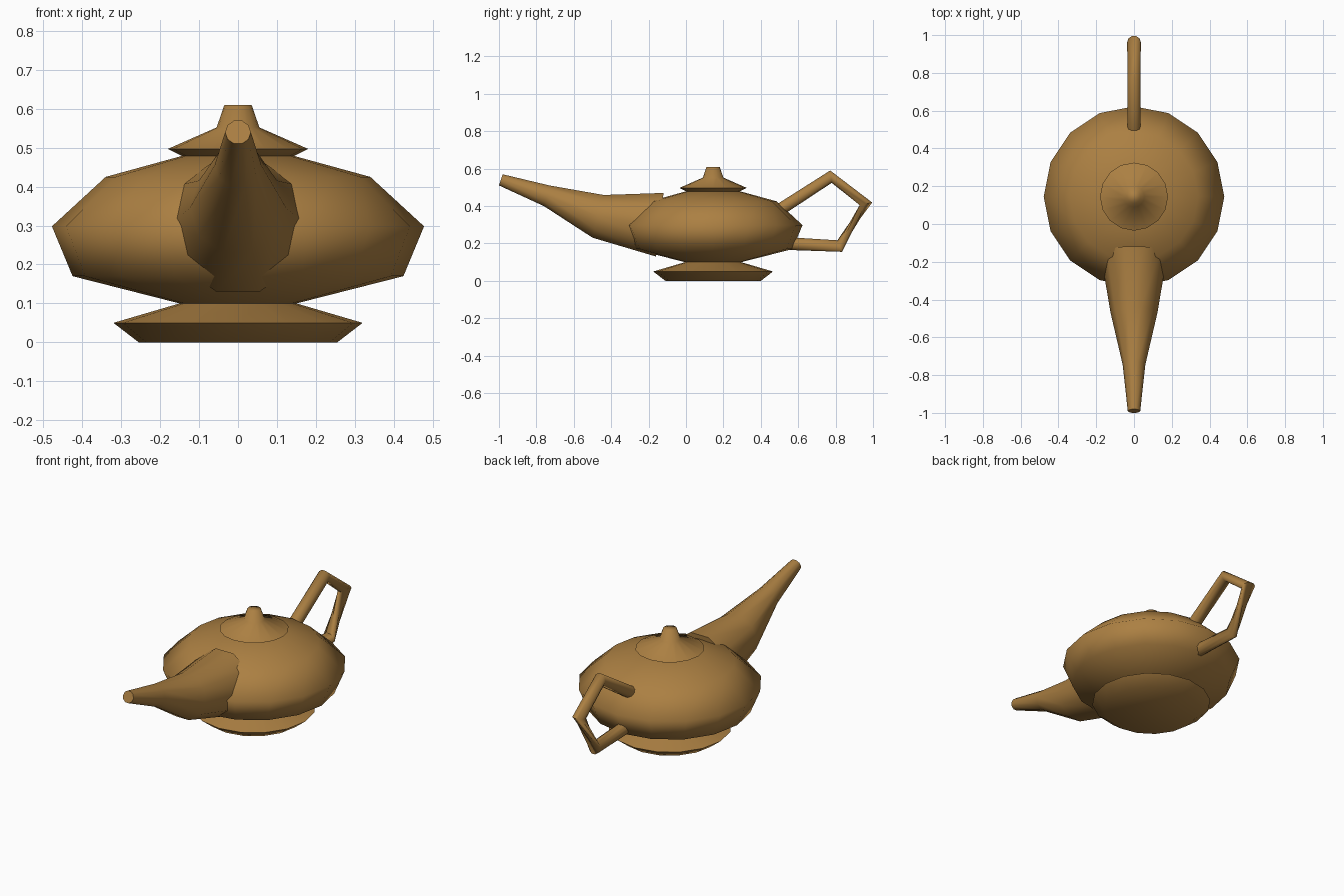
import bpy, bmesh, math

if "Cube" in bpy.data.objects:
    bpy.data.objects.remove(bpy.data.objects["Cube"])

brass = bpy.data.materials.new("aged brass")
brass.diffuse_color = (0.41, 0.215, 0.055, 1)
brass.use_nodes = True
brass.node_tree.nodes["Principled BSDF"].inputs["Base Color"].default_value = brass.diffuse_color


def loft(name, rings, angle):
    """Skin a list of vertex rings, cap both ends and shade smoothly."""
    bm = bmesh.new()
    loops = [[bm.verts.new(p) for p in ring] for ring in rings]
    n = len(loops[0])
    for a, b in zip(loops, loops[1:]):
        for i in range(n):
            j = (i + 1) % n
            bm.faces.new((a[i], a[j], b[j], b[i]))
    bm.faces.new(loops[0][::-1])
    bm.faces.new(loops[-1])
    bmesh.ops.recalc_face_normals(bm, faces=bm.faces)
    mesh = bpy.data.meshes.new(name)
    bm.to_mesh(mesh)
    bm.free()
    mesh.materials.append(brass)
    obj = bpy.data.objects.new(name, mesh)
    bpy.context.collection.objects.link(obj)
    bpy.ops.object.select_all(action='DESELECT')
    obj.select_set(True)
    bpy.context.view_layer.objects.active = obj
    bpy.ops.object.shade_smooth_by_angle(angle=math.radians(angle))
    return obj


def lathe(name, profile, sides=16, cy=0.145, angle=80):
    """Turn a (radius, z) profile around the pot's upright axis."""
    rings = [[(r * math.cos(k * math.tau / sides),
               cy + r * math.sin(k * math.tau / sides), z)
              for k in range(sides)] for r, z in profile]
    return loft(name, rings, angle)


def tube(name, stations, sides=10, angle=70):
    """Skin rings given as (y, z, radius, tilt y, tilt z, twist steps)."""
    rings = []
    for y, z, r, ty, tz, twist in stations:
        length = math.hypot(ty, tz)
        ring = []
        for k in range(sides):
            a = (k + twist) * math.tau / sides
            s = r * math.sin(a) / length
            ring.append((r * math.cos(a), y + s * ty, z + s * tz))
        rings.append(ring)
    return loft(name, rings, angle)


# Foot and bowl
lathe("body", [(0.255, 0), (0.32, 0.05), (0.15, 0.10), (0.425, 0.17),
               (0.478, 0.298), (0.34, 0.425), (0.14, 0.48)])

# Lid with knob
lathe("lid", [(0.14, 0.477), (0.18, 0.497), (0.055, 0.552), (0.035, 0.61)])

# Tapering spout, from inside the bowl to the tip
tube("spout", [(-0.14, 0.30, 0.18, 0.04, 0.34, 0),
               (-0.47, 0.345, 0.124, 0.06, 0.23, 0),
               (-0.745, 0.455, 0.06, 0.03, 0.11, 0),
               (-0.99, 0.54, 0.033, 0.02, 0.06, 0)])

# Angular handle, with one twisted section at the back
tube("handle", [(0.45, 0.347, 0.035, -0.54, 0.84, 0),
                (0.775, 0.557, 0.035, -0.12, 0.99, 0),
                (0.962, 0.412, 0.036, 0.98, 0.2, 0),
                (0.822, 0.186, 0.035, 0.38, -0.92, 3),
                (0.53, 0.20, 0.036, -0.05, -1, 3)])
